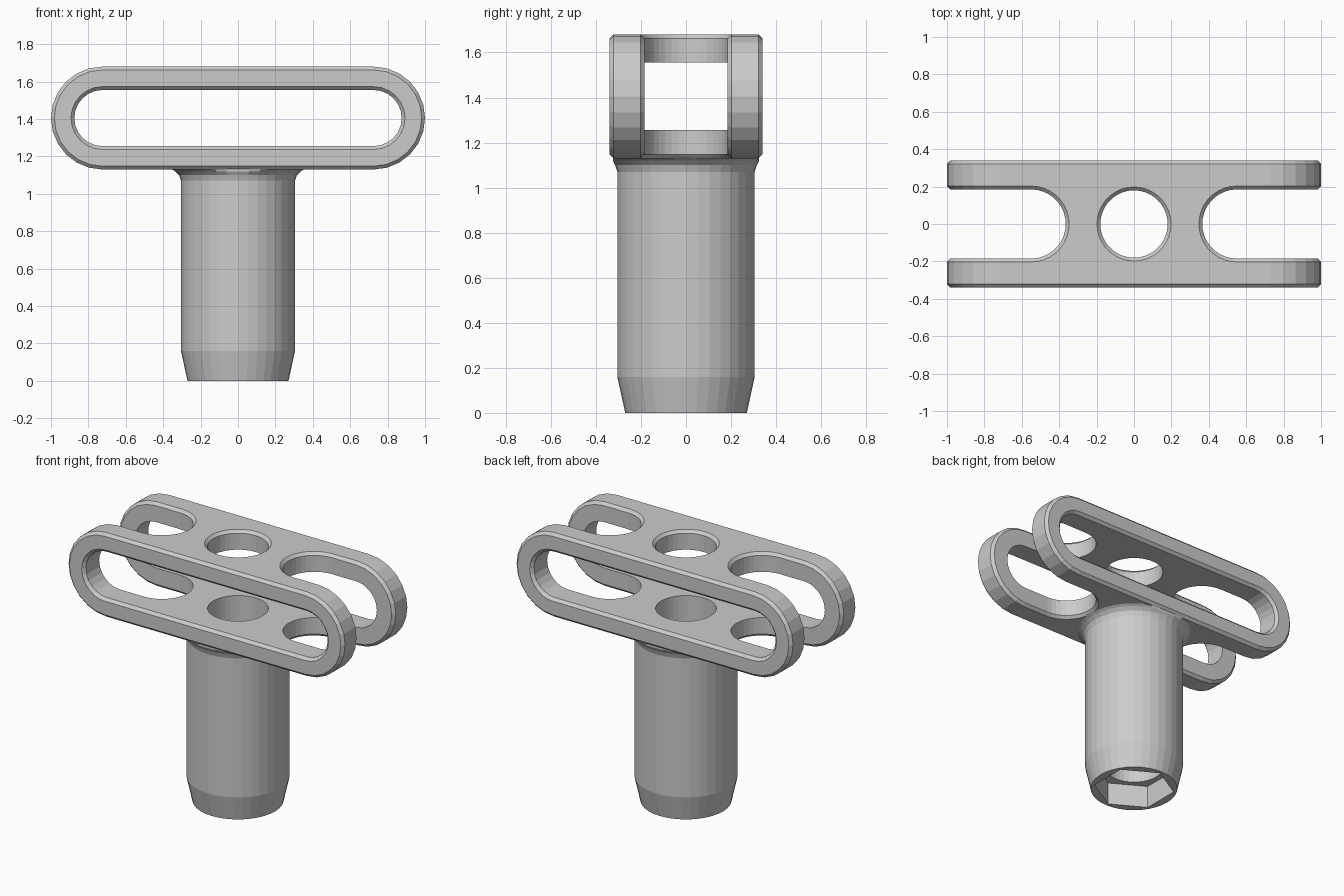
import bpy, bmesh
from math import pi, sin, cos, radians

if "Cube" in bpy.data.objects:
    bpy.data.objects.remove(bpy.data.objects["Cube"])

N = 36            # sides of the round parts
ZC = 1.405        # height of the head's centre line
C = 0.018         # chamfer


def loft(name, rings, closed=False):
    """Skin rings of equal length; closed joins last to first, else caps."""
    bm = bmesh.new()
    loops = [[bm.verts.new(p) for p in ring] for ring in rings]
    pairs = list(zip(loops, loops[1:]))
    if closed:
        pairs.append((loops[-1], loops[0]))
    for a, b in pairs:
        for i in range(len(a)):
            j = (i + 1) % len(a)
            bm.faces.new((a[i], a[j], b[j], b[i]))
    if not closed:
        bm.faces.new(loops[0])
        bm.faces.new(loops[-1])
    bmesh.ops.recalc_face_normals(bm, faces=bm.faces)
    me = bpy.data.meshes.new(name)
    bm.to_mesh(me)
    bm.free()
    ob = bpy.data.objects.new(name, me)
    bpy.context.collection.objects.link(ob)
    return ob


def stadium(x0, x1, r, n=12):
    """2D slot outline between two end centres."""
    pts = []
    for cx, start in ((x1, -pi / 2), (x0, pi / 2)):
        for i in range(n + 1):
            a = start + pi * i / n
            pts.append((cx + r * cos(a), r * sin(a)))
    return pts


def circle(r, z, ymax=9.0):
    pts = []
    for i in range(N):
        a = 2 * pi * i / N
        pts.append((r * cos(a), max(-ymax, min(ymax, r * sin(a))), z))
    return pts


def hexagon(r, z):
    """Hexagon sampled with N points, corners on the y axis."""
    pts = []
    for i in range(N):
        a = 2 * pi * i / N
        d = (a - pi / 2) % (pi / 3) - pi / 6
        q = r * cos(pi / 6) / cos(d)
        pts.append((q * cos(a), q * sin(a), z))
    return pts


# Hollow stem: taper, flare under the head, through hole, hex pocket
stem = loft("stem", [
    circle(0.27, 0), circle(0.305, 0.16), circle(0.305, 1.07),
    circle(0.315, 1.10, 0.325), circle(0.335, 1.12, 0.325),
    circle(0.36, 1.135, 0.325), circle(0.18, 1.135),
    circle(0.18, 0.15), hexagon(0.25, 0.15), hexagon(0.25, 0)], closed=True)

# Slotted side plates, chamfered, mirrored front to back
profile = [(0.275 - C, 0.34), (0.275, 0.34 - C), (0.275, 0.185 + C),
           (0.275 - C, 0.185), (0.15, 0.185), (0.15, 0.34 - C), (0.15 + C, 0.34)]
plates = loft("side_plates",
              [[(x, -y, ZC + z) for x, z in stadium(-0.725, 0.725, r)]
               for r, y in profile], closed=True)
plates.modifiers.new("mirror", 'MIRROR').use_axis = (False, True, False)

# Cutters for the bridge: flared end slots and the centre hole
flare = [(1.10, 0.185 + C + 0.03), (1.13 + C, 0.185),
         (1.68 - C, 0.185), (1.71, 0.185 + C + 0.03)]
cutters = []
for side, x0, x1 in (("right", 0.55, 1.3), ("left", -1.3, -0.55)):
    cutters.append(loft(side + "_slot_cutter",
                        [[(x, y, z) for x, y in stadium(x0, x1, r, 18)]
                         for z, r in flare]))
cutters.append(loft("hole_cutter", [circle(0.18, 1.0), circle(0.18, 1.68 - C),
                                    circle(0.18 + C + 0.03, 1.71)]))
for c in cutters:
    c.hide_render = True
    c.hide_set(True)

# Upper and lower bridges joining the plates
for name, z0, z1 in (("upper_bridge", 1.555, 1.68), ("lower_bridge", 1.13, 1.255)):
    box = [(-0.72, -0.21), (0.72, -0.21), (0.72, 0.21), (-0.72, 0.21)]
    ob = loft(name, [[(x, y, z) for x, y in box] for z in (z0, z1)])
    for c in cutters:
        m = ob.modifiers.new("cut", 'BOOLEAN')
        m.operation = 'DIFFERENCE'
        m.solver = 'EXACT'
        m.object = c
